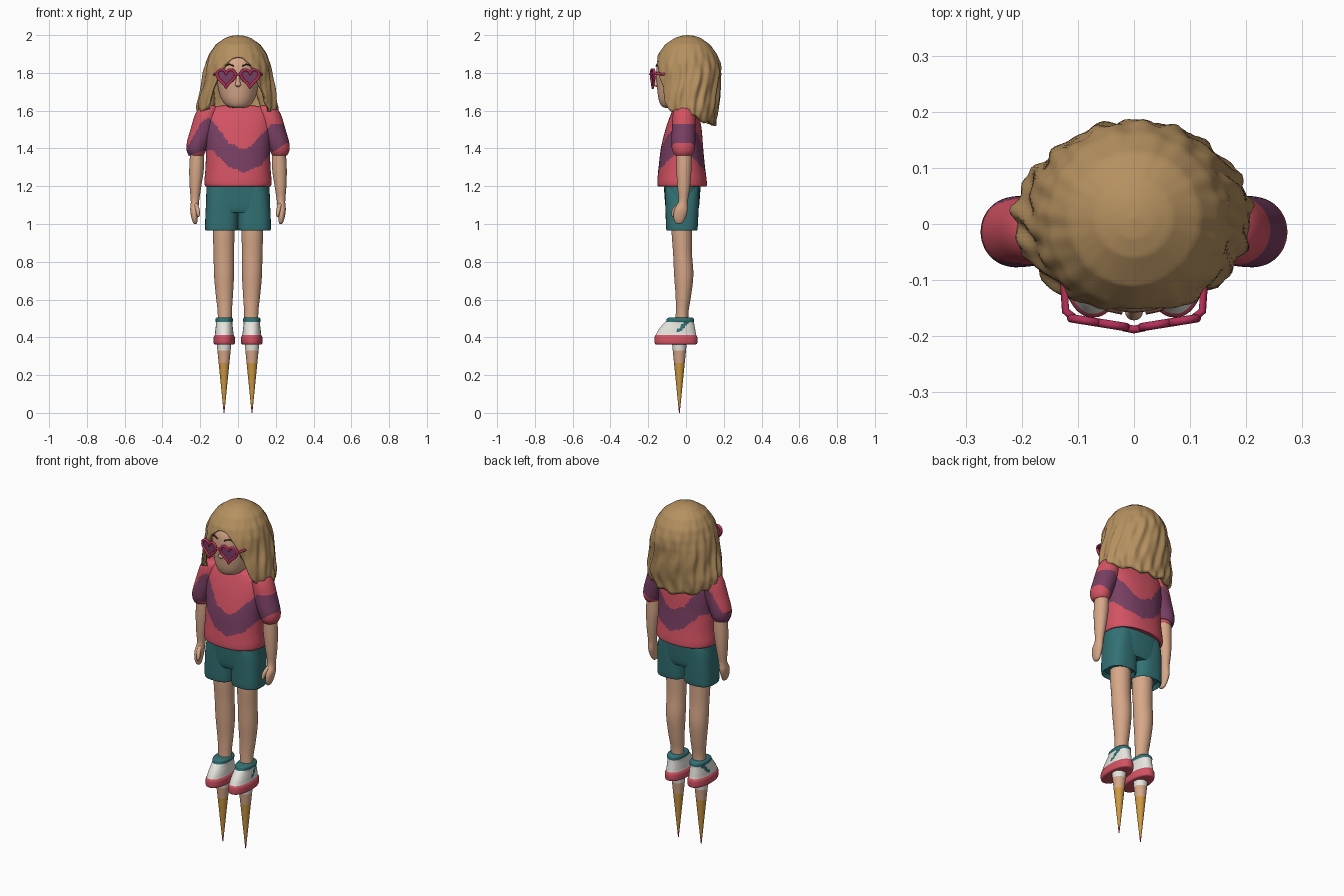
import bpy, bmesh, math
from math import sin, cos, pi, radians

cube = bpy.data.objects.get("Cube")
if cube:
    bpy.data.objects.remove(cube, do_unlink=True)


def material(name, r, g, b):
    m = bpy.data.materials.new(name)
    m.use_nodes = True
    m.diffuse_color = (r, g, b, 1)
    m.node_tree.nodes["Principled BSDF"].inputs["Base Color"].default_value = (r, g, b, 1)
    return m


HAIR = material("honey hair", .46, .28, .115)
SKIN = material("skin", .68, .39, .25)
PINK = material("coral pink", .65, .085, .125)
PURPLE = material("plum", .19, .05, .125)
TEAL = material("teal", .032, .165, .175)
WHITE = material("off white", .80, .78, .73)
GOLD = material("gold", .62, .32, .055)
FRAME = material("raspberry", .46, .03, .10)
DARK = material("dark brown", .10, .04, .025)


def lerp(points, x):
    """Value at x on a smooth-stepped list of (x, value) points."""
    if x <= points[0][0]:
        return points[0][1]
    for (a, u), (b, v) in zip(points, points[1:]):
        if x <= b:
            return u + (v - u) * (x - a) / (b - a)
    return points[-1][1]


def smooth(rows, steps):
    """Catmull-Rom interpolation of equal-length tuples."""
    out = []
    for i in range(len(rows) - 1):
        a, b, c, d = rows[max(i - 1, 0)], rows[i], rows[i + 1], rows[min(i + 2, len(rows) - 1)]
        for k in range(steps):
            t = k / steps
            out.append([q + .5 * t * (r - p + t * (2 * p - 5 * q + 4 * r - s + t * (3 * (q - r) + s - p)))
                        for p, q, r, s in zip(a, b, c, d)])
    return out + [list(rows[-1])]


def finish(name, verts, faces, mats, rule=None):
    me = bpy.data.meshes.new(name)
    me.from_pydata(verts, [], faces)
    for m in mats:
        me.materials.append(m)
    bm = bmesh.new()
    bm.from_mesh(me)
    bmesh.ops.recalc_face_normals(bm, faces=bm.faces)
    for f in bm.faces:
        f.material_index = rule(f.calc_center_median()) if rule else 0
    bm.to_mesh(me)
    bm.free()
    ob = bpy.data.objects.new(name, me)
    bpy.context.collection.objects.link(ob)
    bpy.ops.object.select_all(action='DESELECT')
    ob.select_set(True)
    bpy.context.view_layer.objects.active = ob
    bpy.ops.object.shade_smooth_by_angle(angle=radians(50))
    return ob


def loft(name, rows, mats, rule=None, n=32, power=2, steps=5, warp=None):
    """Skin of level rings; each row is (x, y, z, x radius, y radius)."""
    rings = smooth(rows, steps) if steps > 1 else rows
    verts = []
    for x, y, z, rx, ry in rings:
        for j in range(n):
            c, s = cos(2 * pi * j / n), sin(2 * pi * j / n)
            v = (x + rx * math.copysign(abs(c) ** (2 / power), c),
                 y + ry * math.copysign(abs(s) ** (2 / power), s), z)
            verts.append(warp(*v) if warp else v)
    faces = [(i * n + j, i * n + (j + 1) % n, i * n + n + (j + 1) % n, i * n + n + j)
             for i in range(len(rings) - 1) for j in range(n)]
    faces += [tuple(range(n)), tuple(range(len(verts) - n, len(verts)))]
    return finish(name, verts, faces, mats, rule)


def tube(name, points, radius, mat, cyclic=False):
    cu = bpy.data.curves.new(name, 'CURVE')
    cu.dimensions = '3D'
    cu.bevel_depth = radius
    cu.bevel_resolution = 3
    cu.use_fill_caps = True
    sp = cu.splines.new('POLY')
    sp.points.add(len(points) - 1)
    for p, co in zip(sp.points, points):
        p.co = (*co, 1)
    sp.use_cyclic_u = cyclic
    sp.use_smooth = True
    cu.materials.append(mat)
    ob = bpy.data.objects.new(name, cu)
    bpy.context.collection.objects.link(ob)
    return ob


# Wavy stripe running round the shirt
TOP = [(-.26, 1.42), (-.2, 1.53), (-.16, 1.565), (-.12, 1.53), (-.05, 1.43), (.03, 1.395),
       (.08, 1.42), (.13, 1.48), (.18, 1.53), (.26, 1.53)]
LOW = [(-.26, 1.36), (-.2, 1.38), (-.14, 1.395), (-.06, 1.31), (.03, 1.27), (.12, 1.31),
       (.18, 1.38), (.26, 1.43)]


def stripe(c):
    return 1 if lerp(LOW, c.x) < c.z < lerp(TOP, c.x) else 0


def snap(x, y, z):
    for edge in (TOP, LOW):
        h = lerp(edge, x)
        if abs(z - h) < .005:
            z = h
    return x, y, z


# Shirt body, shorts
loft("shirt_body", [(0, -.02, 1.205, .155, .11), (0, -.02, 1.2, .172, .128), (0, -.021, 1.225, .178, .131),
                    (0, -.022, 1.3, .172, .123), (0, -.021, 1.4, .17, .112), (0, -.013, 1.5, .178, .096),
                    (0, -.007, 1.575, .175, .076), (0, -.005, 1.615, .14, .06), (0, -.003, 1.63, .07, .05)],
     [PINK, PURPLE], stripe, n=96, power=2.3, steps=9, warp=snap)
loft("shorts_hips", [(0, -.02, 1.06, .168, .08), (0, -.02, 1.1, .17, .09), (0, -.02, 1.24, .165, .1)],
     [TEAL], n=48, power=2.6)

for s, side in ((1, "left"), (-1, "right")):
    # Sleeve, arm and thumb
    loft(side + "_sleeve", [(s * x, y, z, rx, ry) for x, y, z, rx, ry in (
        (.15, -.01, 1.63, .015, .015), (.155, -.01, 1.618, .045, .045), (.167, -.01, 1.58, .06, .06),
        (.187, -.012, 1.5, .065, .063), (.211, -.014, 1.43, .06, .063), (.22, -.014, 1.39, .052, .058),
        (.221, -.014, 1.365, .04, .045), (.221, -.014, 1.362, .03, .035))],
        [PINK, PURPLE], stripe, n=48, steps=8, warp=snap)
    loft(side + "_arm", [(s * x, y, z, rx, ry) for x, y, z, rx, ry in (
        (.215, -.01, 1.42, .035, .04), (.219, -.011, 1.3, .039, .04), (.225, -.012, 1.2, .031, .034),
        (.228, -.015, 1.12, .022, .025), (.231, -.026, 1.075, .022, .036), (.23, -.034, 1.035, .017, .032),
        (.227, -.037, 1.008, .011, .02), (.226, -.038, 1.0, .004, .008))], [SKIN], n=24)
    loft(side + "_thumb", [(s * .224, -.03, 1.11, .01, .012), (s * .215, -.058, 1.08, .011, .013),
                           (s * .21, -.068, 1.05, .009, .01), (s * .21, -.069, 1.037, .003, .003)],
         [SKIN], n=16)
    # Shorts leg and bare leg
    loft(side + "_shorts_leg", [(s * .087, -.022, .985, .07, .065), (s * .087, -.022, .97, .08, .076),
                                (s * .087, -.022, .975, .087, .083), (s * .086, -.021, 1.06, .086, .087),
                                (s * .083, -.02, 1.15, .082, .09), (s * .08, -.02, 1.2, .07, .09)],
         [TEAL], n=40, power=2.7)
    loft(side + "_leg", [(s * x, y, z, rx, ry) for x, y, z, rx, ry in (
        (.076, -.022, 1.04, .057, .056), (.076, -.022, .95, .057, .054), (.075, -.018, .84, .054, .05),
        (.074, -.012, .73, .053, .051), (.072, -.014, .62, .045, .041), (.07, -.02, .54, .038, .034),
        (.07, -.022, .47, .037, .034))], [SKIN], n=28)

    # Shoe: sole, upper with side flash, padded collar
    def shoe_rule(c, s=s):
        flash = abs(c.z - .475 - c.y) < .013 and s * c.x > .08 and c.z > .43
        return 0 if c.z < .412 else 2 if c.z > .482 or flash else 1
    loft(side + "_shoe", [(s * .073, y, z, rx, ry) for y, z, rx, ry in (
        (-.053, .362, .044, .1), (-.053, .368, .056, .112), (-.053, .4, .056, .113),
        (-.053, .413, .05, .107), (-.048, .44, .047, .097), (-.037, .475, .043, .08),
        (-.031, .485, .046, .074), (-.03, .498, .046, .071), (-.028, .506, .038, .06))],
        [PINK, WHITE, TEAL], shoe_rule, n=48, power=2.2)

    # Spike under the shoe, banded by height
    loft(side + "_spike", [(s * .074, -.035, z, .002 + z * .1, .002 + z * .1)
                           for z in (0, .035, .15, .265, .33, .37)], [PINK, GOLD, SKIN, WHITE],
         lambda c: 0 if c.z < .035 else 1 if c.z < .265 else 2 if c.z < .33 else 3, n=24, steps=1)

    # Heart sunglasses: rim, lens, temple arm
    heart = []
    for k in range(40):
        t = 2 * pi * k / 40
        x = .063 + .049 * sin(t) ** 3
        z = 1.778 + .0033 * (13 * cos(t) - 5 * cos(2 * t) - 2 * cos(3 * t) - cos(4 * t))
        heart.append((s * x, -.186 + .16 * x, z))
    tube(side + "_rim", heart, .0075, FRAME, True)
    finish(side + "_lens", heart, [tuple(range(40))], [PURPLE])
    tube(side + "_temple", [(s * .105, -.169, 1.795), (s * .122, -.155, 1.795), (s * .128, -.06, 1.79)],
         .007, FRAME)
    tube(side + "_brow", [(s * x, y, z) for x, y, z in ((.022, -.158, 1.836), (.045, -.153, 1.846),
                                                       (.07, -.138, 1.838))], .0035, DARK)
tube("glasses_bridge", [(-.02, -.184, 1.79), (0, -.188, 1.794), (.02, -.184, 1.79)], .007, FRAME)

# Head, neck, nose and mouth
loft("head", [(0, -.075, 1.615, .03, .035), (0, -.07, 1.625, .06, .06), (0, -.052, 1.66, .088, .093),
              (0, -.035, 1.72, .106, .118), (0, -.03, 1.8, .115, .128), (0, -.02, 1.87, .11, .125),
              (0, -.01, 1.93, .075, .085)], [SKIN], n=40)
loft("neck", [(0, 0, 1.57, .058, .052), (0, -.003, 1.63, .046, .046), (0, -.005, 1.7, .046, .046)],
     [SKIN], n=28)
loft("nose", [(0, -.15, 1.725, .006, .006), (0, -.156, 1.735, .016, .015), (0, -.156, 1.75, .012, .013),
              (0, -.152, 1.79, .007, .006)], [SKIN], n=16)
tube("mouth", [(x, -.145 + 3 * x * x, 1.693 + 12 * x * x) for x in (-.02, -.01, 0, .01, .02)], .003, DARK)

# Hair: a dome falling in wavy locks, cut away round the face
WIDTH = [(0, 0), (.004, .035), (.015, .068), (.05, .118), (.1, .152), (.15, .17), (.2, .181),
         (.3, .198), (.38, .212), (.43, .205), (.48, .185)]
BACK = [(0, 0), (.004, .035), (.015, .068), (.05, .118), (.1, .153), (.15, .17), (.2, .176),
        (.3, .17), (.38, .163), (.48, .145)]
HEM = [(0, 1.885), (10, 1.88), (22, 1.85), (32, 1.8), (40, 1.72), (46, 1.63), (56, 1.6),
       (90, 1.585), (125, 1.54), (180, 1.525)]
N, ROWS = 144, 48
verts = [(0, .01, 2)]
for i in range(1, ROWS + 1):
    for j in range(N):
        a = 2 * pi * j / N
        deg = abs((math.degrees(a) + 180) % 360 - 180)
        hem = lerp(HEM, deg) + .008 * sin(11 * a) * min(1, deg / 90)
        d = (2 - hem) * (i / ROWS) ** 1.7
        grow = min(1, d / .25) * min(1, .25 + deg / 90)
        wave = 1 + grow * (.024 * sin(15 * a + 1.6 * sin(22 * d)) + .018 * sin(24 * a + 26 * d)
                           + .016 * sin(34 * d + 3 * a))
        depth = lerp(BACK, d)
        if deg < 90:
            depth *= 1.02
        verts.append((lerp(WIDTH, d) * wave * sin(a), .01 - depth * wave * cos(a), 2 - d))
faces = [(0, 1 + j, 1 + (j + 1) % N) for j in range(N)]
faces += [(1 + i * N + j, 1 + i * N + (j + 1) % N, 1 + (i + 1) * N + (j + 1) % N, 1 + (i + 1) * N + j)
          for i in range(ROWS - 1) for j in range(N)]
hair = finish("hair", verts, faces, [HAIR])
shell = hair.modifiers.new("thickness", 'SOLIDIFY')
shell.thickness = .02
shell.offset = -1
